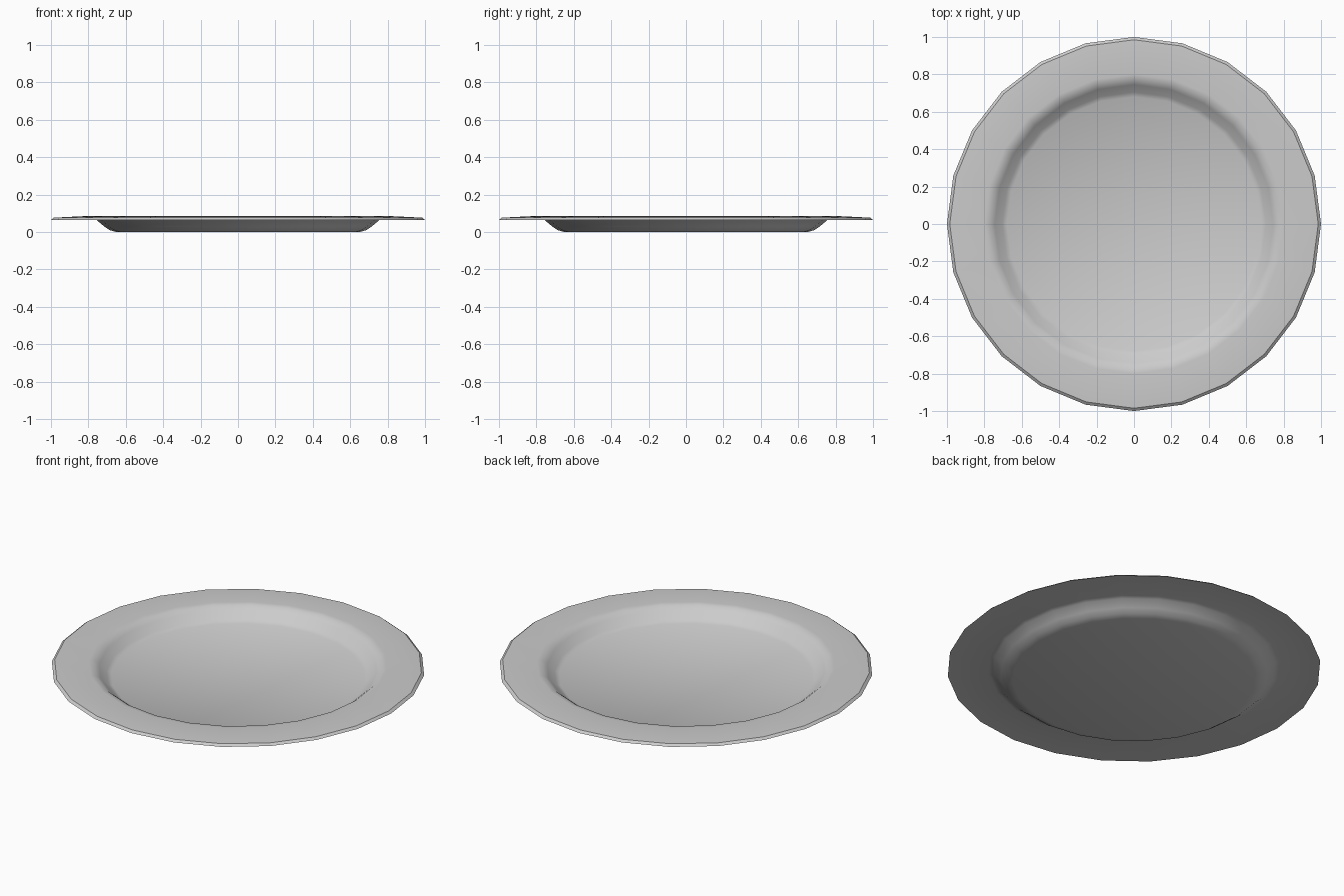
import bpy
import bmesh
import math

cube = bpy.data.objects.get("Cube")
if cube:
    bpy.data.objects.remove(cube, do_unlink=True)

SIDES = 24

# Pale grey glaze
glaze = bpy.data.materials.new("pale_grey")
glaze.use_nodes = True
colour = (0.6, 0.6, 0.6, 1)
glaze.diffuse_color = colour
glaze.node_tree.nodes["Principled BSDF"].inputs["Base Color"].default_value = colour

# Cross-section (radius, height): underside outwards, round the lip, back to the middle
profile = [
    (0, 0), (0.65, 0), (0.685, 0.01), (0.715, 0.03), (0.755, 0.063), (0.78, 0.07),
    (1, 0.065), (0.985, 0.077),
    (0.8, 0.086), (0.77, 0.081), (0.745, 0.062), (0.705, 0.027), (0.68, 0.014), (0, 0.012),
]

# Plate: spin the cross-section around z
bm = bmesh.new()
verts = [bm.verts.new((r, 0, z)) for r, z in profile]
edges = [bm.edges.new(pair) for pair in zip(verts, verts[1:])]
bmesh.ops.spin(bm, geom=verts + edges, cent=(0, 0, 0), axis=(0, 0, 1),
               angle=math.tau, steps=SIDES, use_merge=True)
bmesh.ops.remove_doubles(bm, verts=bm.verts, dist=0.0001)
bmesh.ops.recalc_face_normals(bm, faces=bm.faces)
mesh = bpy.data.meshes.new("plate")
bm.to_mesh(mesh)
bm.free()
mesh.materials.append(glaze)
plate = bpy.data.objects.new("plate", mesh)
bpy.context.collection.objects.link(plate)

# Smooth the bowl, keep the lip crisp
bpy.ops.object.select_all(action="DESELECT")
plate.select_set(True)
bpy.context.view_layer.objects.active = plate
bpy.ops.object.shade_smooth_by_angle(angle=math.radians(32))
